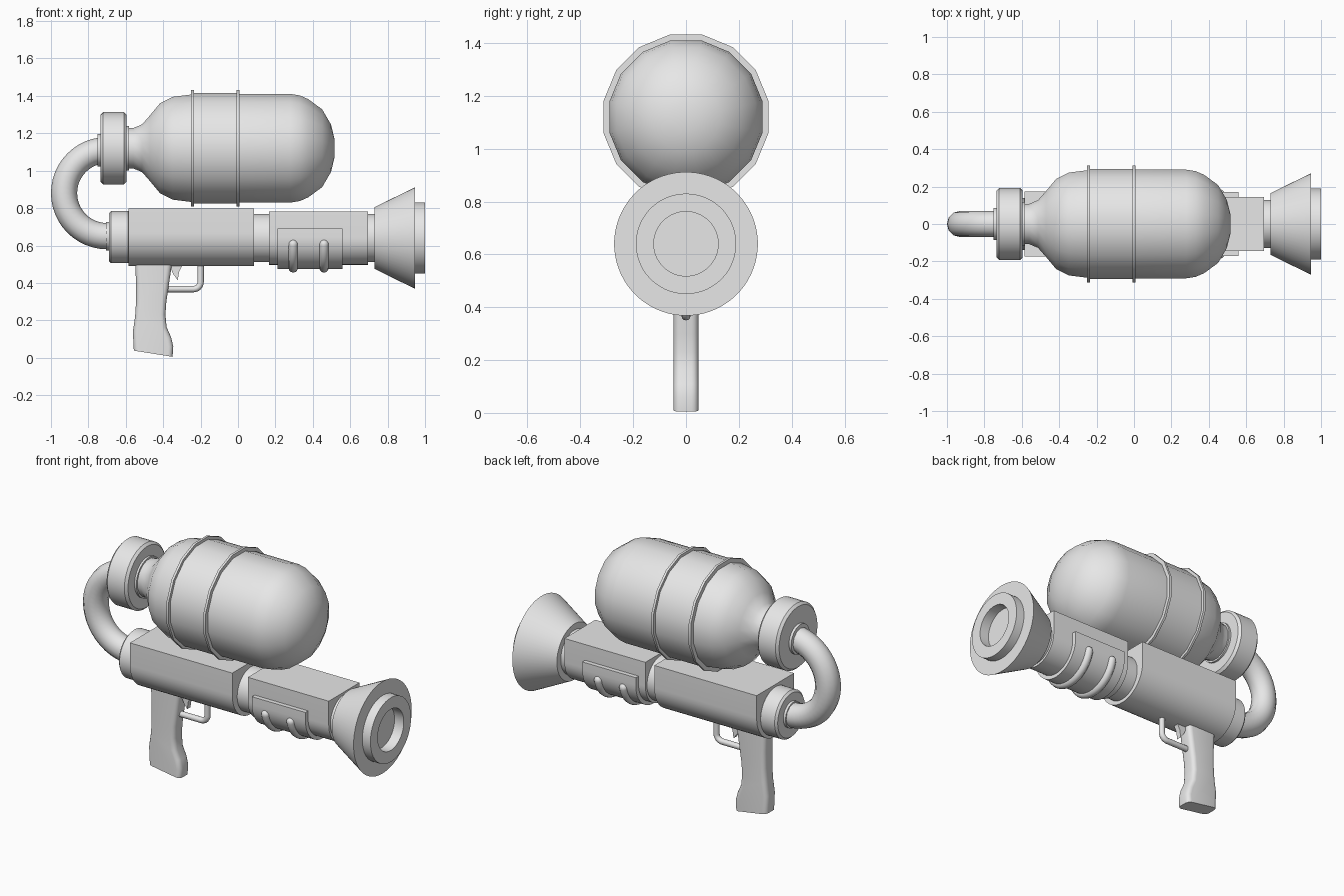
import bpy, bmesh, math
from mathutils import Vector, Matrix

cube = bpy.data.objects.get("Cube")
if cube:
    bpy.data.objects.remove(cube, do_unlink=True)

grey = bpy.data.materials.new("light_grey")
grey.use_nodes = True
grey.diffuse_color = (0.8, 0.8, 0.8, 1)
for node in grey.node_tree.nodes:
    if node.type == 'BSDF_PRINCIPLED':
        node.inputs["Base Color"].default_value = grey.diffuse_color

TANK_Z, BARREL_Z = 1.12, 0.64


def finish(ob, angle=32):
    ob.data.materials.clear()
    ob.data.materials.append(grey)
    bpy.ops.object.select_all(action='DESELECT')
    ob.select_set(True)
    bpy.context.view_layer.objects.active = ob
    bpy.ops.object.shade_smooth_by_angle(angle=math.radians(angle))


def from_bmesh(name, bm, angle=32):
    bmesh.ops.recalc_face_normals(bm, faces=bm.faces)
    mesh = bpy.data.meshes.new(name)
    bm.to_mesh(mesh)
    bm.free()
    ob = bpy.data.objects.new(name, mesh)
    bpy.context.collection.objects.link(ob)
    finish(ob, angle)
    return ob


def lathe(name, profile, z, sides=48):
    """Turn (x, radius) points around a lengthwise axis at height z."""
    bm = bmesh.new()
    start = Matrix.Rotation(math.pi / sides, 3, 'X')
    vs = [bm.verts.new(start @ Vector((x, 0, r))) for x, r in profile]
    edges = [bm.edges.new(p) for p in zip(vs, vs[1:])]
    bmesh.ops.spin(bm, geom=vs + edges, cent=(0, 0, 0), axis=(1, 0, 0),
                   angle=2 * math.pi, steps=sides)
    bmesh.ops.remove_doubles(bm, verts=bm.verts, dist=0.0005)
    bmesh.ops.translate(bm, verts=bm.verts, vec=(0, 0, z))
    return from_bmesh(name, bm)


def disc(name, x0, x1, r, z, bevel=0.0, sides=48):
    """Closed cylinder with optional chamfered rims."""
    prof = [(x0, 0), (x0, r - bevel), (x0 + bevel, r),
            (x1 - bevel, r), (x1, r - bevel), (x1, 0)]
    if not bevel:
        prof = [(x0, 0), (x0, r), (x1, r), (x1, 0)]
    return lathe(name, prof, z, sides)


def prism(points, offset):
    bm = bmesh.new()
    face = bm.faces.new([bm.verts.new(p) for p in points])
    ext = bmesh.ops.extrude_face_region(bm, geom=[face], use_keep_orig=True)
    moved = [v for v in ext["geom"] if isinstance(v, bmesh.types.BMVert)]
    bmesh.ops.translate(bm, verts=moved, vec=offset)
    return bm


def trough(name, x0, x1, half, top, bottom):
    """Block with flat top and sides and a half-round underside."""
    centre = bottom + half
    pts = [(x0, half, top)]
    for i in range(25):
        a = -math.pi * i / 24
        pts.append((x0, half * math.cos(a), centre + half * math.sin(a)))
    pts.append((x0, -half, top))
    return from_bmesh(name, prism(pts, (x1 - x0, 0, 0)))


def tube(name, points, radius, scales=None):
    curve = bpy.data.curves.new(name, 'CURVE')
    curve.dimensions = '3D'
    curve.bevel_depth = radius
    curve.bevel_resolution = 4
    curve.use_fill_caps = True
    spline = curve.splines.new('POLY')
    spline.points.add(len(points) - 1)
    for i, (pt, co) in enumerate(zip(spline.points, points)):
        pt.co = (*co, 1)
        pt.radius = scales[i] if scales else 1
    ob = bpy.data.objects.new(name, curve)
    bpy.context.collection.objects.link(ob)
    bpy.ops.object.select_all(action='DESELECT')
    ob.select_set(True)
    bpy.context.view_layer.objects.active = ob
    bpy.ops.object.convert(target='MESH')
    finish(bpy.context.view_layer.objects.active, 50)


# Tank with a narrow neck and a domed end, plus two bands
lathe("tank", [(-0.62, 0), (-0.62, 0.108), (-0.56, 0.11), (-0.513, 0.13), (-0.47, 0.18),
               (-0.417, 0.245), (-0.35, 0.28), (-0.24, 0.294), (-0.24, 0.301), (0, 0.301),
               (0, 0.296), (0.28, 0.296), (0.33, 0.288), (0.375, 0.268), (0.45, 0.212),
               (0.497, 0.13), (0.515, 0.055), (0.517, 0)], TANK_Z, 16)
for label, x in (("rear", -0.243), ("front", 0)):
    disc(label + "_tank_band", x - 0.007, x + 0.007, 0.318, TANK_Z, 0, 16)

# Tank cap, collars and hose
disc("tank_cap", -0.735, -0.595, 0.193, TANK_Z, 0.014)
disc("tank_cap_front_collar", -0.6, -0.583, 0.118, TANK_Z)
disc("tank_cap_rear_collar", -0.75, -0.73, 0.087, 1.11)
hose_z, bend = 0.88, 0.23
hose = [(-0.65, 0, hose_z + bend)]
for i in range(25):
    a = math.pi / 2 + math.pi * i / 24
    hose.append((-0.7 + bend * math.cos(a), 0, hose_z + bend * math.sin(a)))
hose.append((-0.65, 0, hose_z - bend))
tube("hose", hose, 0.07)

# Body and its rear cap
disc("body_cap_collar", -0.705, -0.68, 0.076, 0.65)
disc("body_cap", -0.69, -0.575, 0.14, 0.645, 0.012)
trough("body", -0.585, 0.085, 0.175, 0.798, 0.49)

# Barrel and fore section
disc("barrel", 0.06, 0.75, 0.129, BARREL_Z)
trough("fore_body", 0.165, 0.695, 0.144, 0.783, 0.497)

# Sliding pump grip with two ribs
trough("pump_grip", 0.21, 0.56, 0.17, 0.69, 0.475)
RIB, THICK = 0.165, 0.025
for label, x in (("rear", 0.295), ("front", 0.46)):
    pts, scales = [], []
    for deg in range(5, 176, 2):
        a = -math.radians(deg)
        pts.append((x, RIB * math.cos(a), 0.645 + RIB * math.sin(a)))
        d = RIB * math.radians(min(deg - 5, 175 - deg))
        t = 1 - min(1, d / THICK)
        scales.append(math.sqrt(max(0.04, 1 - t * t)))
    tube(label + "_pump_rib", pts, THICK, scales)

# Flared muzzle with a recessed bore
lathe("muzzle", [(0.73, 0), (0.73, 0.165), (0.947, 0.272), (0.947, 0.19), (1.0, 0.19),
                 (1.0, 0.122), (0.94, 0.122), (0.94, 0)], BARREL_Z, 64)

# Handle, rounded along its front and back edges
outline = [(-0.55, 0.51), (-0.545, 0.4), (-0.545, 0.3), (-0.55, 0.22), (-0.562, 0.14),
           (-0.557, 0.038), (-0.35, 0.005), (-0.346, 0.06), (-0.358, 0.11), (-0.382, 0.165),
           (-0.388, 0.23), (-0.383, 0.3), (-0.352, 0.51)]
bm = prism([(x, -0.047, z) for x, z in outline], (0, 0.094, 0))
rims = []
for e in bm.edges:
    d = e.verts[0].co - e.verts[1].co
    if abs(d.y) < 0.001 and abs(d.z) > abs(d.x):
        rims.append(e)
bmesh.ops.bevel(bm, geom=rims, offset=0.026, segments=4, profile=0.5, affect='EDGES')
from_bmesh("handle", bm, 40)

# Trigger and its guard
blade = [(-0.37, 0.5), (-0.295, 0.5), (-0.315, 0.46), (-0.322, 0.415), (-0.345, 0.445)]
from_bmesh("trigger", prism([(x, -0.015, z) for x, z in blade], (0, 0.03, 0)))
guard = [(-0.4, 0, 0.367)]
for i in range(9):
    a = -math.pi / 2 + math.pi / 2 * i / 8
    guard.append((-0.238 + 0.038 * math.cos(a), 0, 0.405 + 0.038 * math.sin(a)))
guard.append((-0.2, 0, 0.51))
tube("trigger_guard", guard, 0.017)
